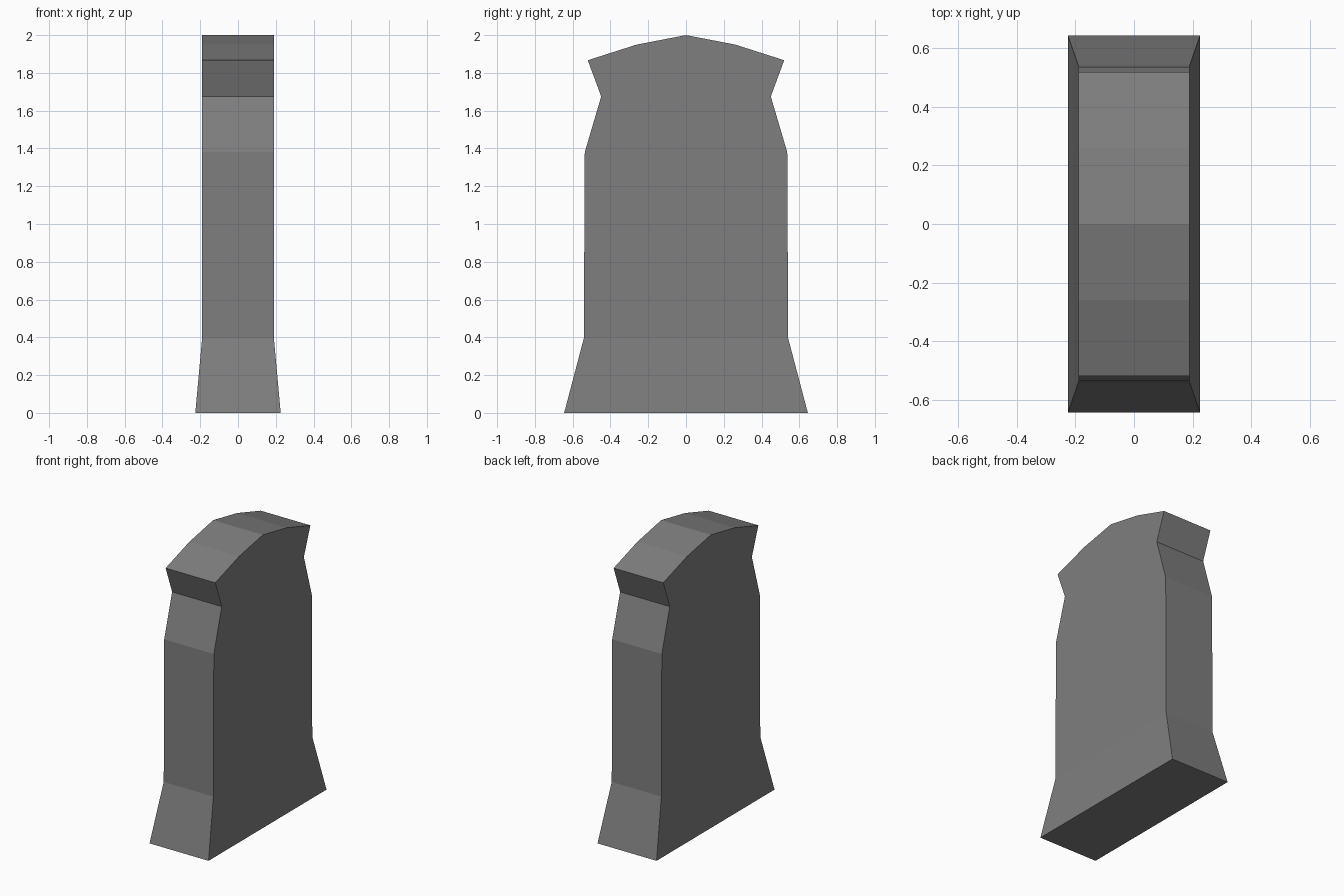
import bpy
import bmesh

if "Cube" in bpy.data.objects:
    bpy.data.objects.remove(bpy.data.objects["Cube"])

# Stone colour
stone = bpy.data.materials.new("grey stone")
stone.diffuse_color = (0.21, 0.21, 0.21, 1)
stone.use_nodes = True
stone.node_tree.nodes["Principled BSDF"].inputs["Base Color"].default_value = stone.diffuse_color

# Levels from the ground up: (height, half thickness in x, half width in y)
LEVELS = [
    (0.00, 0.226, 0.645),   # flared foot
    (0.395, 0.19, 0.541),   # top of foot
    (1.38, 0.19, 0.536),    # straight body
    (1.675, 0.19, 0.449),   # neck
    (1.867, 0.19, 0.52),    # flared head
    (1.95, 0.19, 0.26),     # arched top
]

bm = bmesh.new()
rings = [[bm.verts.new((sx * hx, sy * hy, z))
          for sx, sy in ((-1, -1), (1, -1), (1, 1), (-1, 1))]
         for z, hx, hy in LEVELS]

# Base and stacked walls
bm.faces.new(rings[0][::-1])
for low, high in zip(rings, rings[1:]):
    for i in range(4):
        j = (i + 1) % 4
        bm.faces.new((low[i], low[j], high[j], high[i]))

# Ridge closing the arched top
a, b, c, d = rings[-1]
left = bm.verts.new((-0.19, 0, 2))
right = bm.verts.new((0.19, 0, 2))
for face in ((a, b, right, left), (c, d, left, right), (b, c, right), (d, a, left)):
    bm.faces.new(face)
bmesh.ops.recalc_face_normals(bm, faces=bm.faces)

mesh = bpy.data.meshes.new("stone_slab")
bm.to_mesh(mesh)
bm.free()
mesh.materials.append(stone)
slab = bpy.data.objects.new("stone_slab", mesh)
bpy.context.collection.objects.link(slab)
